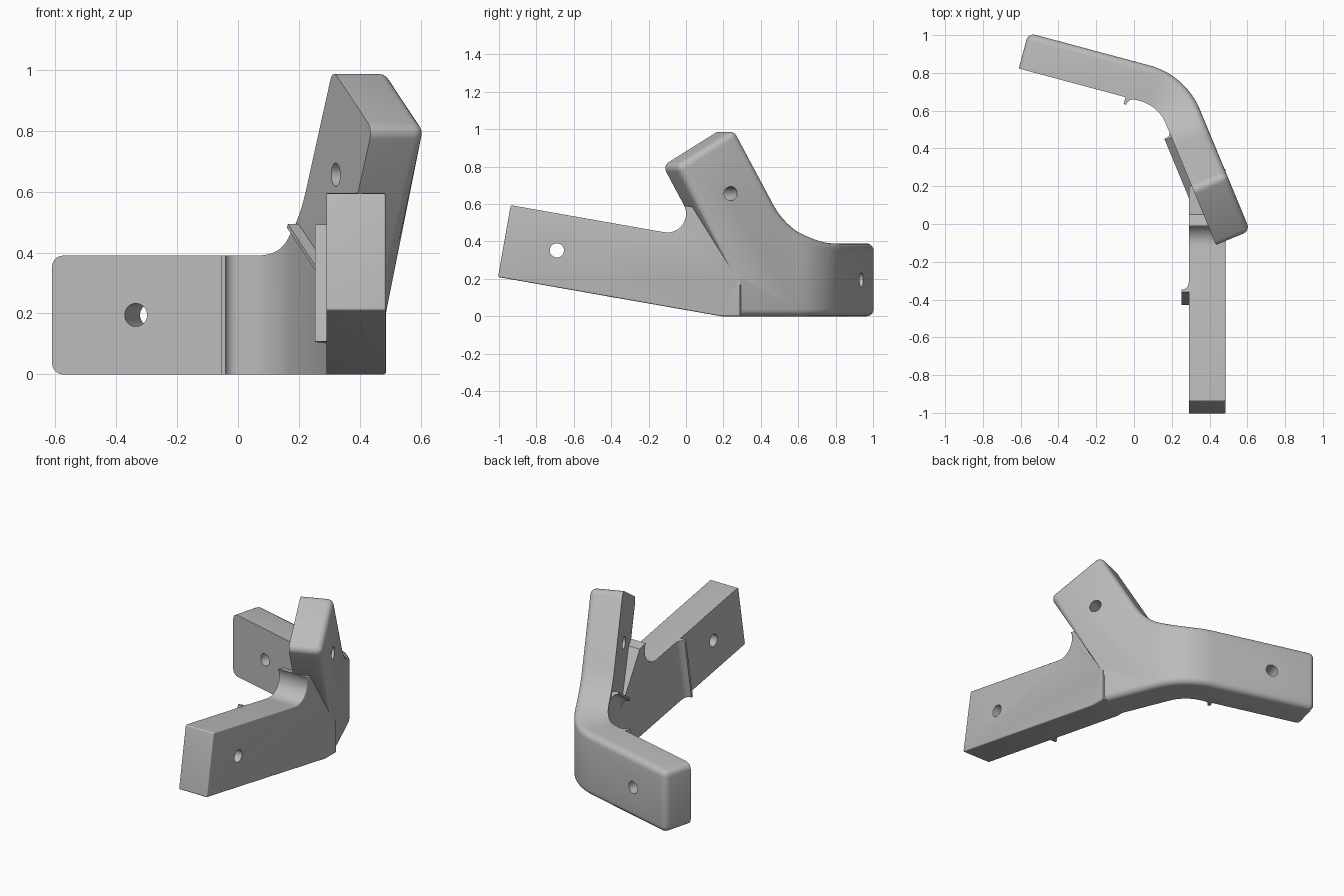
import bpy, bmesh, math
from mathutils import Vector

cube = bpy.data.objects.get("Cube")
if cube:
    bpy.data.objects.remove(cube, do_unlink=True)

grey = bpy.data.materials.new("plain grey")
grey.use_nodes = True
grey.diffuse_color = (0.5, 0.5, 0.5, 1)
grey.node_tree.nodes["Principled BSDF"].inputs["Base Color"].default_value = (0.5, 0.5, 0.5, 1)

THICK, WIDE, ROUND = 0.195, 0.39, 0.038
Z = Vector((0, 0, 1))


def direction(deg):
    return Vector((math.cos(math.radians(deg)), math.sin(math.radians(deg)), 0))


def rotated(v):
    return Vector((-v.y, v.x, 0))


def fillet(a, corner, b, radius, steps=14):
    """Points of an arc that rounds the corner between a and b."""
    a, corner, b = Vector(a), Vector(corner), Vector(b)
    p, q = (a - corner).normalized(), (b - corner).normalized()
    half = p.angle(q) / 2
    centre = corner + (p + q).normalized() * radius / math.sin(half)
    start = (corner + p * radius / math.tan(half) - centre).normalized()
    end = (corner + q * radius / math.tan(half) - centre).normalized()
    return [tuple(centre + start.slerp(end, i / steps).normalized() * radius)
            for i in range(steps + 1)]


def finish(bm, name):
    bmesh.ops.recalc_face_normals(bm, faces=bm.faces)
    mesh = bpy.data.meshes.new(name)
    bm.to_mesh(mesh)
    bm.free()
    mesh.materials.append(grey)
    ob = bpy.data.objects.new(name, mesh)
    bpy.context.collection.objects.link(ob)
    return ob


def plate(name, outline, ends, is_joint, place, cuts=()):
    """Extrude an outline, round its outer rim and end corners, then place it."""
    bm = bmesh.new()
    face = bm.faces.new([bm.verts.new((u, 0, z)) for u, z in outline])
    out = bmesh.ops.extrude_face_region(bm, geom=[face])["geom"]
    for v in out:
        if isinstance(v, bmesh.types.BMVert):
            v.co.y = THICK
    rim = []
    for e in bm.edges:
        a, b = (v.co for v in e.verts)
        outer = min(a.y, b.y) > THICK / 2 and not (is_joint(a) and is_joint(b))
        corner = abs(a.y - b.y) > 0.1 and any(
            math.hypot(a.x - u, a.z - z) < 0.001 for u, z in ends)
        if outer or corner:
            rim.append(e)
    bmesh.ops.recalc_face_normals(bm, faces=bm.faces)
    bmesh.ops.bevel(bm, geom=rim, offset=ROUND, segments=5, profile=0.5,
                    affect='EDGES', clamp_overlap=True)
    for u in cuts:
        bmesh.ops.bisect_plane(bm, geom=bm.verts[:] + bm.edges[:] + bm.faces[:],
                               plane_co=(u, 0, 0), plane_no=(1, 0, 0))
    for v in bm.verts:
        v.co = place(*v.co)
    return finish(bm, name)


def boolean(ob, other, operation):
    mod = ob.modifiers.new(operation.lower(), 'BOOLEAN')
    mod.operation, mod.solver, mod.object = operation, 'EXACT', other
    bpy.context.view_layer.objects.active = ob
    bpy.ops.object.modifier_apply(modifier=mod.name)
    bpy.data.objects.remove(other, do_unlink=True)


def hole(ob, centre, axis):
    bpy.ops.mesh.primitive_cylinder_add(vertices=32, radius=0.038, depth=0.5, location=centre)
    cutter = bpy.context.object
    cutter.rotation_euler = axis.to_track_quat('Z', 'Y').to_euler()
    cutter.data.materials.append(grey)
    cutter.hide_render = True
    bpy.context.view_layer.update()
    boolean(ob, cutter, 'DIFFERENCE')


def rib(name, origin, along, across, out):
    """Small hooked lip: flat outer face, hollow curve on the other side."""
    profile = [(0, -0.02), (0, 0.038), (-0.014, 0.038)]
    profile += [(-0.055 + 0.041 * math.cos(t), 0.036 - 0.036 * math.sin(t))
                for t in (math.pi / 16 * i for i in range(1, 9))]
    profile.append((-0.055, -0.02))
    bm = bmesh.new()
    face = bm.faces.new([bm.verts.new(origin + along * a + out * o) for a, o in profile])
    new = bmesh.ops.extrude_face_region(bm, geom=[face])["geom"]
    bmesh.ops.translate(bm, vec=across * WIDE,
                        verts=[v for v in new if isinstance(v, bmesh.types.BMVert)])
    return finish(bm, name)


# Bent sheet: upright leaning arm and rear arm share one wall
n, m = direction(22.5), direction(75)
d, e = -rotated(n), rotated(m)
centre, R = Vector((-0.021, 0.453, 0)), 0.4
BEND, TURN = -0.426, math.radians(52.5)
ARC = (R - THICK / 2) * TURN
rear_end = BEND - ARC - 0.665


def bend(u, o, z):
    t = min(max((BEND - u) / ARC, 0), 1)
    normal = direction(22.5 + 52.5 * t)
    extra = max(u - BEND, 0) * d + max(BEND - ARC - u, 0) * e
    return centre + normal * (R - THICK + o) + extra + Z * z


lean = Vector((0.5, 0.866))
low = Vector((0.283, 0.805))
high = low + WIDE * Vector((-0.866, 0.5))
foot = low - lean * (low.y - 0.16) / lean.y
knee = high - lean * (high.y - WIDE) / lean.y
outline = [(rear_end, 0), (foot.x, 0), tuple(foot), tuple(low), tuple(high)]
outline += fillet(high, knee, (rear_end, WIDE), 0.42) + [(rear_end, WIDE)]
bracket = plate("bracket_body", outline,
                [(rear_end, 0), (rear_end, WIDE), tuple(low), tuple(high)],
                lambda p: p.x > -0.1 and p.z < 0.17, bend,
                [BEND - ARC * i / 16 for i in range(17)])

# Front arm, with a curved web up to the leaning arm
tip_low = Vector((-1.005, 0.21))
back, up = Vector((0.985, -0.174)), Vector((0.174, 0.985))
tip_high = tip_low + up * WIDE
outline = [tuple(tip_low), (0.19, 0), (0.29, 0), (0.29, 0.2), (0.24, 0.27), (0.14, 0.43), (0.05, 0.58)]
outline += fillet((-0.12, 0.80), (0.084, 0.414), tip_high, 0.1) + [tuple(tip_high)]
front = plate("front_arm", outline, [tuple(tip_low), tuple(tip_high)],
              lambda p: p.x > 0.03 and not (p.z < 0.01 and p.x < 0.25),
              lambda u, o, z: Vector((0.29 + o, u, z)))
boolean(bracket, front, 'UNION')

# Screw holes, one through each arm
INSET = 0.285
c = (low + high) / 2 - lean * INSET
hole(bracket, bend(c.x, THICK / 2, c.y), n)
hole(bracket, bend(rear_end + INSET, THICK / 2, WIDE / 2), m)
f = (tip_low + tip_high) / 2 + back * INSET
hole(bracket, Vector((0.39, f.x, f.y)), Vector((1, 0, 0)))

# Hooked ribs across the inner face of each arm
SET = 0.585
c = low - lean * SET
ribs = [
    rib("leaning_arm_rib", bend(c.x, 0, c.y), d * lean.x + Z * lean.y, d * -0.866 + Z * 0.5, -n),
    rib("rear_arm_rib", bend(rear_end + SET, 0, 0), e, Z, -m),
]
f = tip_low + back * SET
ribs.append(rib("front_arm_rib", Vector((0.29, f.x, f.y)), Vector((0, -0.985, 0.174)),
                Vector((0, up.x, up.y)), Vector((-1, 0, 0))))

for ob in [bracket] + ribs:
    bpy.ops.object.select_all(action='DESELECT')
    ob.select_set(True)
    bpy.context.view_layer.objects.active = ob
    bpy.ops.object.shade_smooth_by_angle(angle=math.radians(30))
